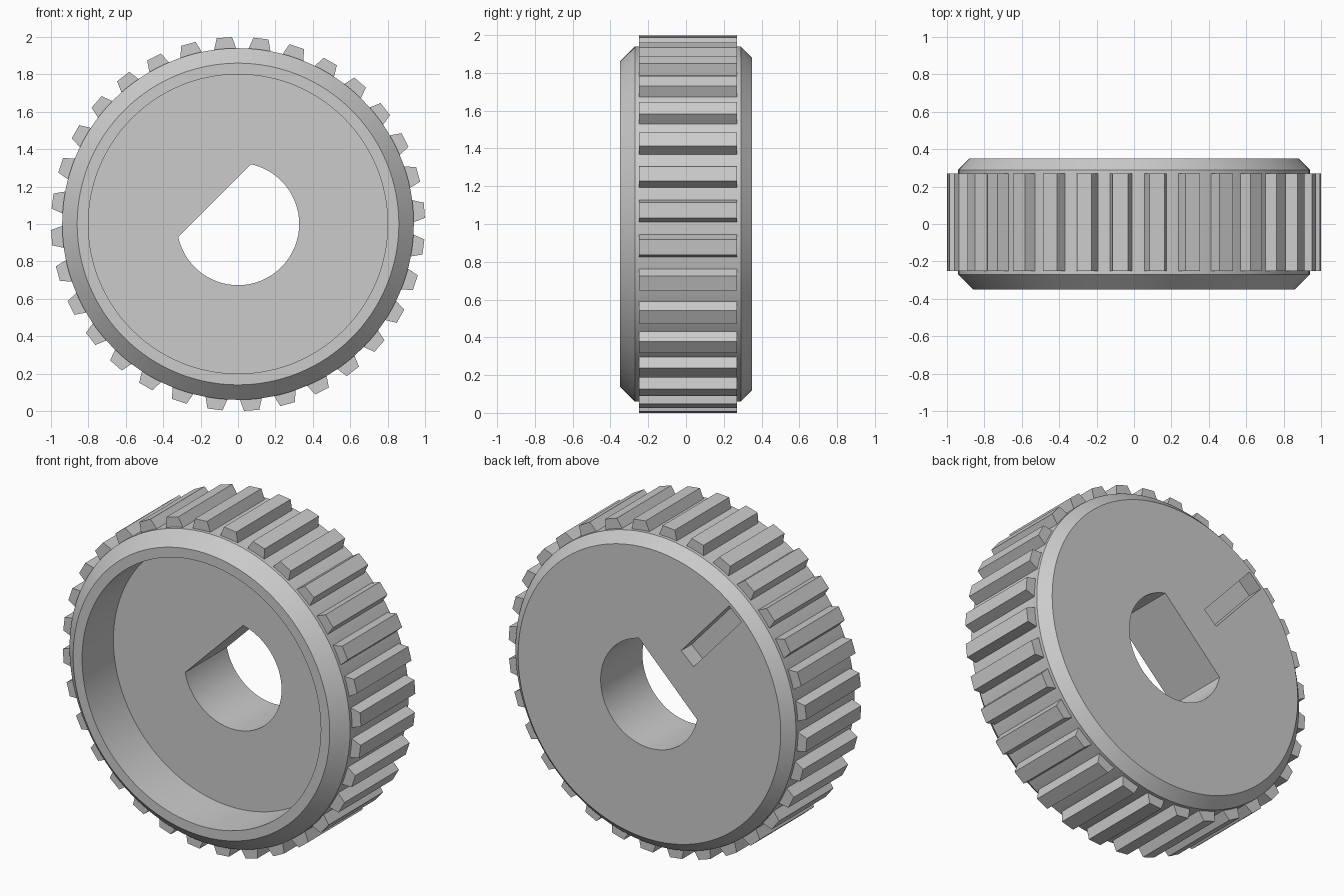
import bpy, bmesh, math
from mathutils import Matrix, Vector

old = bpy.data.objects.get("Cube")
if old:
    bpy.data.objects.remove(old, do_unlink=True)

GREY = (0.6, 0.6, 0.6, 1.0)
CENTRE = Vector((0, 0, 1))
SEGMENTS = 128
TEETH = 32

grey = bpy.data.materials.new("plain grey")
grey.use_nodes = True
grey.diffuse_color = GREY
grey.node_tree.nodes["Principled BSDF"].inputs["Base Color"].default_value = GREY


def make_object(name, bm):
    bmesh.ops.recalc_face_normals(bm, faces=bm.faces[:])
    mesh = bpy.data.meshes.new(name)
    bm.to_mesh(mesh)
    bm.free()
    mesh.materials.append(grey)
    obj = bpy.data.objects.new(name, mesh)
    bpy.context.collection.objects.link(obj)
    obj.location = CENTRE
    return obj


def add_prism(bm, outline, y0, y1):
    """Extrude an (x, z) outline along y."""
    face = bm.faces.new([bm.verts.new((x, y0, z)) for x, z in outline])
    new = bmesh.ops.extrude_face_region(bm, geom=[face])["geom"]
    verts = [v for v in new if isinstance(v, bmesh.types.BMVert)]
    bmesh.ops.translate(bm, verts=verts, vec=(0, y1 - y0, 0))


def rotated(points, angle):
    turn = Matrix.Rotation(angle, 2)
    return [tuple(turn @ Vector(p)) for p in points]


def cut(target, cutter):
    mod = target.modifiers.new("cut", "BOOLEAN")
    mod.operation = "DIFFERENCE"
    mod.solver = "EXACT"
    mod.object = cutter
    cutter.hide_render = True
    bpy.context.view_layer.objects.active = target
    bpy.ops.object.modifier_apply(modifier=mod.name)
    bpy.data.objects.remove(cutter, do_unlink=True)


# Wheel body: chamfered disc with a deep front recess, as (radius, y)
profile = [(0.80, -0.05), (0.80, -0.35), (0.86, -0.35), (0.94, -0.27),
           (0.94, 0.29), (0.88, 0.35)]
bm = bmesh.new()
rings = []
for r, y in profile:
    rings.append([bm.verts.new((r * math.cos(a), y, r * math.sin(a)))
                  for a in (math.tau * i / SEGMENTS for i in range(SEGMENTS))])
for a, b in zip(rings, rings[1:]):
    for i in range(SEGMENTS):
        j = (i + 1) % SEGMENTS
        bm.faces.new((a[i], a[j], b[j], b[i]))
bm.faces.new(rings[0])
bm.faces.new(rings[-1])
body = make_object("wheel_body", bm)

# D-shaped shaft hole, its flat facing the upper right side
hole_radius, flat_distance = 0.327, 0.177
half = math.acos(flat_distance / hole_radius)
arc = [half + (math.tau - 2 * half) * i / 64 for i in range(65)]
outline = [(hole_radius * math.cos(a), hole_radius * math.sin(a)) for a in arc]
bm = bmesh.new()
add_prism(bm, rotated(outline, math.radians(135)), -0.6, 0.6)
cut(body, make_object("hole_cutter", bm))

# Radial key slot in the back face
slot = [(0.38, -0.056), (0.86, -0.056), (0.86, 0.056), (0.38, 0.056)]
bm = bmesh.new()
add_prism(bm, rotated(slot, math.radians(132)), 0.25, 0.5)
cut(body, make_object("slot_cutter", bm))

bpy.ops.object.select_all(action="DESELECT")
body.select_set(True)
bpy.context.view_layer.objects.active = body
bpy.ops.object.shade_smooth_by_angle(angle=math.radians(30))

# Ring of flat tapered teeth
tooth = [(0.92, -0.064), (0.999, -0.041), (0.999, 0.041), (0.92, 0.064)]
bm = bmesh.new()
for i in range(TEETH):
    add_prism(bm, rotated(tooth, math.radians(4.2) + math.tau * i / TEETH), -0.25, 0.27)
make_object("teeth", bm)
